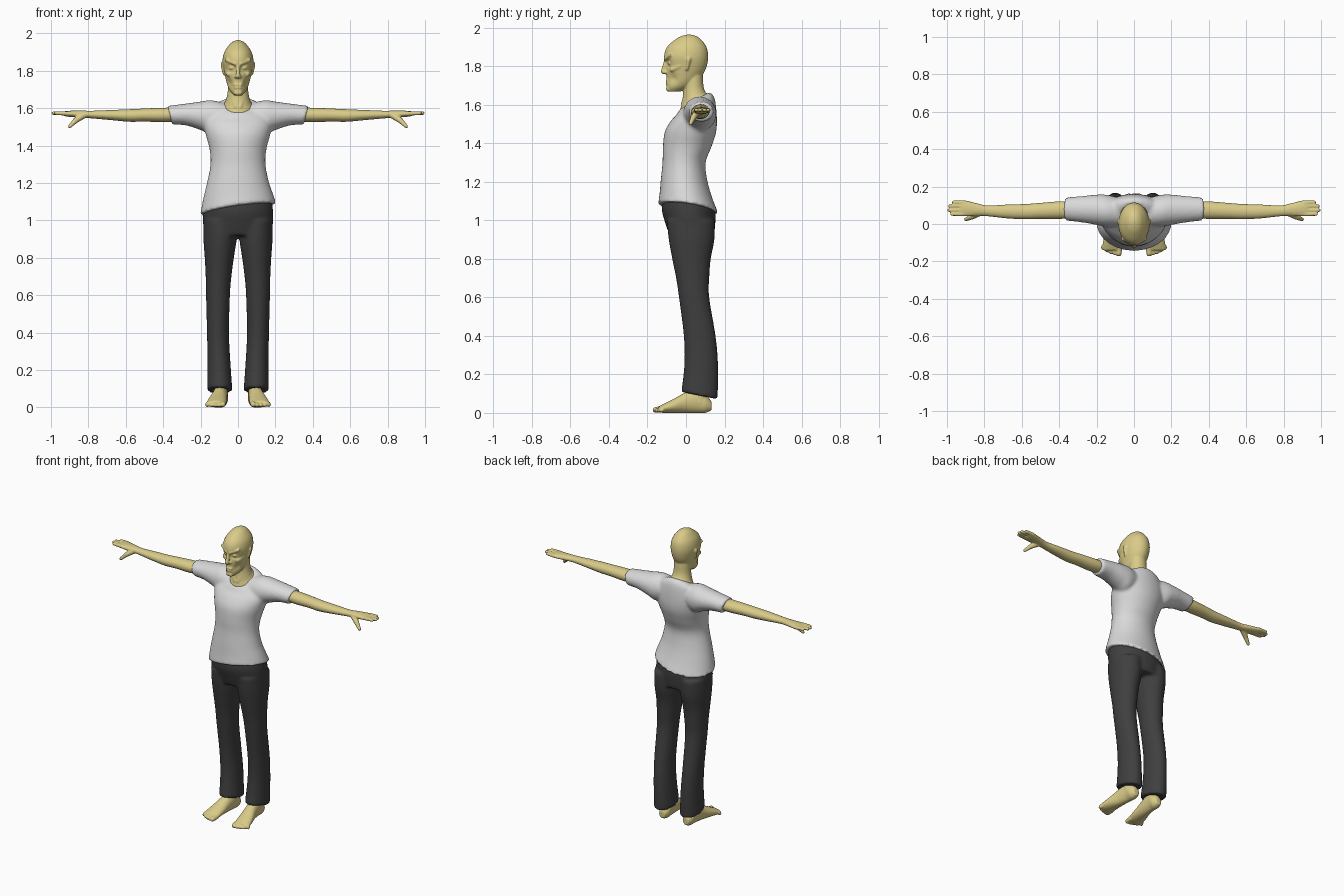
import bpy
import bmesh
from math import cos, sin, exp, tau
from mathutils import Matrix, Vector

cube = bpy.data.objects.get("Cube")
if cube:
    bpy.data.objects.remove(cube, do_unlink=True)


def material(name, colour):
    mat = bpy.data.materials.new(name)
    mat.use_nodes = True
    mat.diffuse_color = (*colour, 1)
    mat.node_tree.nodes["Principled BSDF"].inputs["Base Color"].default_value = (*colour, 1)
    return mat


skin = material("skin", (0.7, 0.6, 0.25))
white_cloth = material("white cloth", (0.7, 0.7, 0.7))
dark_cloth = material("dark cloth", (0.05, 0.05, 0.05))


def blend(before, start, end, after, t):
    """Smooth curve between two neighbouring cross-sections."""
    return [b + 0.5 * t * (c - a + t * (2 * a - 5 * b + 4 * c - d + t * (3 * (b - c) + d - a)))
            for a, b, c, d in zip(before, start, end, after)]


def loft(bm, axis, sections, side=1, segments=36, steps=5):
    """Closed tube. Section: position, centre, half width, low, high, optional slant."""
    full = [tuple(s) + (0,) * (6 - len(s)) for s in sections]
    padded = [full[0]] + full + [full[-1]]
    path = [blend(*padded[i:i + 4], k / steps)
            for i in range(len(full) - 1) for k in range(steps)]
    path.append(full[-1])
    rings = []
    for along, centre, half, low, high, slant in path:
        ring = []
        for k in range(segments):
            angle = tau * k / segments
            a = centre + half * cos(angle)
            rise = (high - low) / 2 * sin(angle)
            b, w = (low + high) / 2 + rise, along + slant * rise
            x, y, z = {"x": (w, a, b), "y": (a, w, b), "z": (a, b, w)}[axis]
            ring.append(bm.verts.new((side * x, y, z)))
        rings.append(ring)
    for lower, upper in zip(rings, rings[1:]):
        for k in range(segments):
            j = (k + 1) % segments
            bm.faces.new((lower[k], lower[j], upper[j], upper[k]))
    bm.faces.new(rings[0])
    bm.faces.new(rings[-1])


def capsule(bm, start, end, r_start, r_end, side=1):
    """Round-ended tapered rod."""
    p, q = (Vector((side * v[0], v[1], v[2])) for v in (start, end))
    turn = (q - p).to_track_quat("Z", "Y").to_matrix().to_4x4()
    bmesh.ops.create_cone(bm, cap_ends=True, segments=16, radius1=r_start, radius2=r_end,
                          depth=(q - p).length, matrix=Matrix.Translation((p + q) / 2) @ turn)
    for point, radius in ((p, r_start), (q, r_end)):
        bmesh.ops.create_icosphere(bm, subdivisions=2, radius=radius,
                                   matrix=Matrix.Translation(point))


def finish(bm, name, mat, voxel, smoothing):
    """Fuse the overlapping pieces into one smooth skin."""
    bmesh.ops.recalc_face_normals(bm, faces=bm.faces)
    mesh = bpy.data.meshes.new(name)
    bm.to_mesh(mesh)
    bm.free()
    mesh.materials.append(mat)
    obj = bpy.data.objects.new(name, mesh)
    bpy.context.collection.objects.link(obj)
    fuse = obj.modifiers.new("fuse", "REMESH")
    fuse.mode = "VOXEL"
    fuse.voxel_size = voxel
    fuse.use_smooth_shade = True
    relax = obj.modifiers.new("relax", "SMOOTH")
    relax.factor = 0.5
    relax.iterations = smoothing
    return obj


# Shirt: waisted torso with slanted collar, plus short sleeves
bm = bmesh.new()
loft(bm, "z", [
    (1.06, 0, .203, -.145, .167, -.15), (1.13, 0, .186, -.137, .135, -.08),
    (1.21, 0, .164, -.131, .11), (1.3, 0, .147, -.122, .102),
    (1.38, 0, .152, -.12, .132), (1.46, 0, .173, -.11, .157),
    (1.53, 0, .183, -.077, .16, .1), (1.59, 0, .15, -.052, .148, .45),
    (1.62, 0, .086, -.034, .122, .6)])
# The hem rises towards the left
for v in bm.verts:
    v.co.z += .15 * v.co.x * max(0, min(1, (1.2 - v.co.z) / .13))
for side in (-1, 1):
    loft(bm, "x", [
        (.05, .06, .07, 1.5, 1.62), (.14, .07, .085, 1.46, 1.642),
        (.2, .076, .081, 1.483, 1.635), (.28, .079, .07, 1.508, 1.624),
        (.365, .08, .062, 1.512, 1.612, .25)], side)
finish(bm, "shirt", white_cloth, .009, 6)

# Trousers: hips and two slightly flared legs
bm = bmesh.new()
loft(bm, "z", [
    (.92, 0, .175, -.085, .145), (.98, 0, .187, -.106, .152),
    (1.05, 0, .188, -.125, .152), (1.12, 0, .178, -.12, .13)])
for side in (-1, 1):
    loft(bm, "z", [
        (.09, .097, .067, -.025, .165, -.2), (.25, .102, .061, -.009, .167),
        (.4, .107, .059, -.012, .154), (.6, .107, .064, -.037, .121),
        (.7, .104, .069, -.052, .121), (.8, .1, .078, -.072, .129),
        (.9, .096, .089, -.09, .148), (1, .095, .09, -.1, .15)], side)
finish(bm, "trousers", dark_cloth, .01, 5)

# Head and neck
bm = bmesh.new()
loft(bm, "z", [
    (1.668, 0, .022, -.095, -.03), (1.69, 0, .042, -.102, .02),
    (1.72, 0, .056, -.1, .06), (1.76, 0, .067, -.102, .09),
    (1.8, 0, .076, -.105, .108), (1.85, 0, .083, -.114, .115),
    (1.9, 0, .073, -.098, .106), (1.94, 0, .046, -.053, .076),
    (1.957, 0, .025, -.02, .05), (1.964, 0, .006, .008, .022)], segments=48)
# Eye sockets and hollow cheeks pressed into the face
for side in (-1, 1):
    for spot, radius, push in (((.034, -.1, 1.815), .019, (0, .026, 0)),
                               ((.052, -.07, 1.735), .022, (-.008, .006, 0))):
        centre = Vector((side * spot[0], *spot[1:]))
        for v in bm.verts:
            weight = exp(-((v.co - centre).length / radius) ** 2)
            v.co += weight * Vector((side * push[0], *push[1:]))
loft(bm, "z", [
    (1.57, 0, .08, -.02, .11, .6), (1.612, 0, .078, -.03, .114, .6),
    (1.635, 0, .067, -.021, .104, .4), (1.68, 0, .056, -.014, .092, .2),
    (1.74, 0, .053, -.012, .088), (1.82, 0, .05, -.01, .085)])
# Nose, lips and chin
capsule(bm, (0, -.104, 1.835), (0, -.118, 1.771), .008, .013)
for z, width in ((1.725, .016), (1.71, .013)):
    capsule(bm, (-width, -.097, z), (width, -.097, z), .008, .008)
capsule(bm, (-.01, -.09, 1.682), (.01, -.09, 1.682), .014, .014)
for side in (-1, 1):
    # Brow, eyeball, nostril, cheekbone, ear and neck tendon
    capsule(bm, (.014, -.108, 1.836), (.062, -.08, 1.858), .009, .009, side)
    capsule(bm, (.03, -.083, 1.815), (.038, -.08, 1.816), .012, .012, side)
    capsule(bm, (.006, -.11, 1.768), (.013, -.106, 1.768), .009, .008, side)
    capsule(bm, (.05, -.072, 1.782), (.064, -.03, 1.8), .013, .012, side)
    capsule(bm, (.081, .014, 1.836), (.075, .004, 1.785), .013, .008, side)
    capsule(bm, (.012, -.018, 1.605), (.045, .03, 1.74), .009, .009, side)
finish(bm, "head_and_neck", skin, .005, 3)

for side, label in ((-1, "right"), (1, "left")):
    # Arm with palm, fingers and lowered thumb
    bm = bmesh.new()
    loft(bm, "x", [
        (.3, .078, .045, 1.53, 1.603), (.4, .074, .047, 1.525, 1.602),
        (.5, .07, .043, 1.528, 1.598), (.58, .066, .041, 1.527, 1.594),
        (.68, .067, .037, 1.536, 1.59), (.78, .07, .029, 1.545, 1.586),
        (.84, .077, .034, 1.549, 1.587), (.9, .083, .043, 1.553, 1.586),
        (.93, .085, .041, 1.558, 1.583)], side)
    for y, tip in ((.053, .975), (.074, .989), (.096, .986), (.116, .965)):
        capsule(bm, (.91, y, 1.571), (tip, y, 1.573), .012, .0095, side)
    capsule(bm, (.82, .062, 1.565), (.868, .038, 1.534), .018, .015, side)
    capsule(bm, (.868, .038, 1.534), (.9, .024, 1.502), .015, .01, side)
    finish(bm, label + "_arm", skin, .005, 3)

    # Bare foot with ankle and five toes
    bm = bmesh.new()
    loft(bm, "y", [
        (.132, .09, .02, .012, .06), (.1, .09, .037, 0, .1),
        (.06, .092, .038, 0, .13), (0, .098, .041, 0, .108),
        (-.06, .108, .049, 0, .075), (-.11, .115, .053, 0, .05),
        (-.14, .118, .05, .002, .035)], side)
    capsule(bm, (.092, .072, .05), (.098, .075, .25), .038, .042, side)
    for toe in range(5):
        x = .078 + .021 * toe
        size = .016 if toe == 0 else .0125
        capsule(bm, (x, -.12, .02), (x + .003, -.159 + .002 * toe * toe, size),
                size, size - .001, side)
    finish(bm, label + "_foot", skin, .005, 3)
